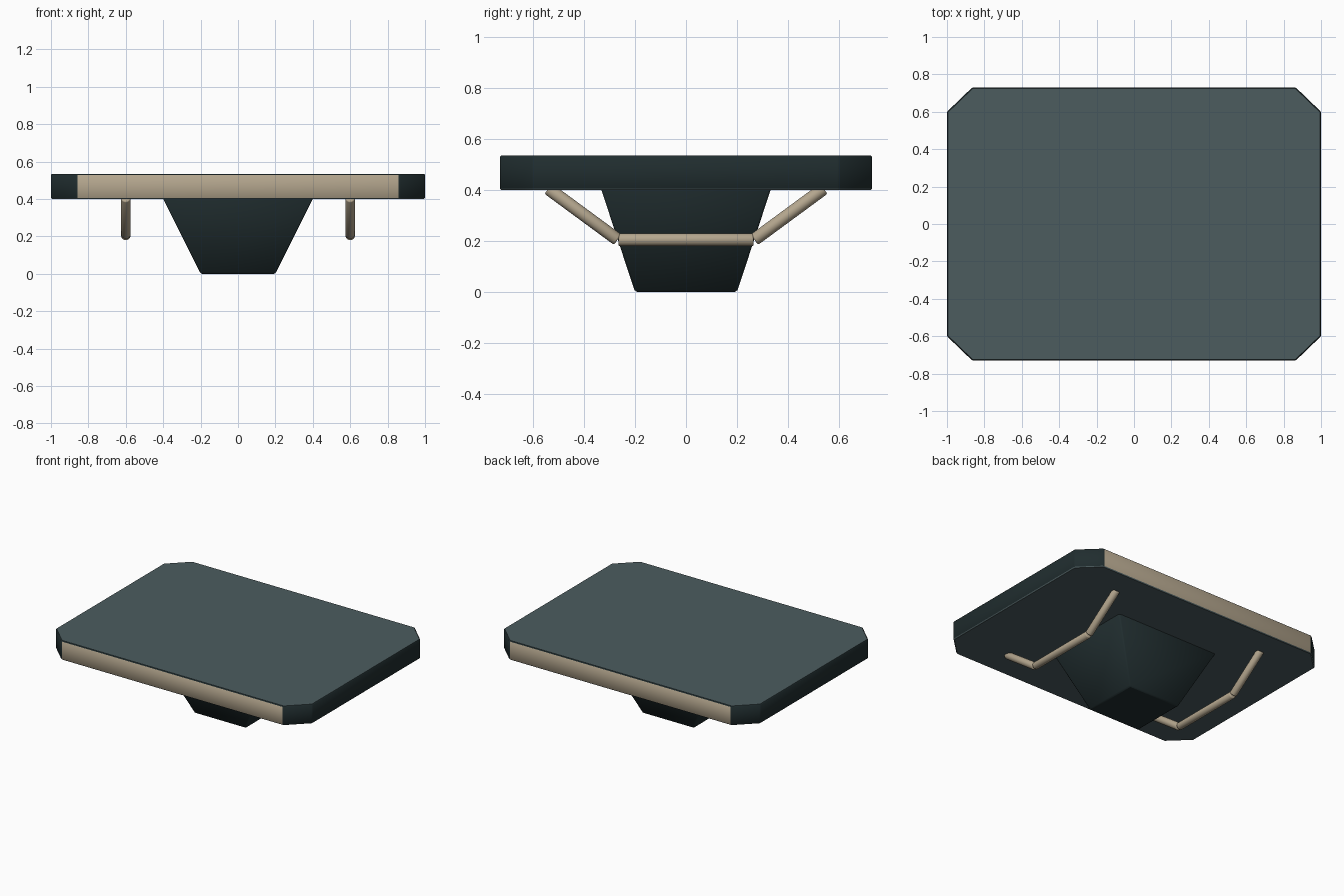
import bpy, bmesh, math
from mathutils import Vector

cube = bpy.data.objects.get("Cube")
if cube:
    bpy.data.objects.remove(cube, do_unlink=True)


def material(name, rgb):
    m = bpy.data.materials.new(name)
    m.use_nodes = True
    m.diffuse_color = (*rgb, 1)
    m.node_tree.nodes["Principled BSDF"].inputs["Base Color"].default_value = (*rgb, 1)
    return m


slate = material("slate", (0.072, 0.107, 0.114))
dark = material("dark teal", (0.0144, 0.026, 0.028))
beige = material("beige", (0.456, 0.381, 0.27))


def loft(name, bottom, top, z0, z1, bevel, mats):
    """Solid between two outlines with the same number of corners."""
    bm = bmesh.new()
    lo = [bm.verts.new((x, y, z0)) for x, y in bottom]
    hi = [bm.verts.new((x, y, z1)) for x, y in top]
    n = len(lo)
    bm.faces.new(lo[::-1])
    bm.faces.new(hi)
    for i in range(n):
        j = (i + 1) % n
        bm.faces.new((lo[i], lo[j], hi[j], hi[i]))
    bmesh.ops.bevel(bm, geom=bm.edges[:], offset=bevel, segments=1, affect='EDGES')
    bmesh.ops.recalc_face_normals(bm, faces=bm.faces[:])
    return finish(name, bm, mats)


def finish(name, bm, mats):
    mesh = bpy.data.meshes.new(name)
    bm.to_mesh(mesh)
    bm.free()
    ob = bpy.data.objects.new(name, mesh)
    bpy.context.collection.objects.link(ob)
    for m in mats:
        mesh.materials.append(m)
    bpy.ops.object.select_all(action='DESELECT')
    ob.select_set(True)
    bpy.context.view_layer.objects.active = ob
    bpy.ops.object.shade_smooth_by_angle(angle=math.radians(60))
    return ob


def rectangle(x, y):
    return [(-x, -y), (x, -y), (x, y), (-x, y)]


# Table top with clipped corners: slate faces, beige front and back edges
X, Y, CX, CY = 1.0, 0.73, 0.865, 0.6
outline = [(-CX, -Y), (CX, -Y), (X, -CY), (X, CY),
           (CX, Y), (-CX, Y), (-X, CY), (-X, -CY)]
slab = loft("table_top", outline, outline, 0.4, 0.535, 0.006, [dark, slate, beige])
for p in slab.data.polygons:
    if abs(p.normal.z) > 0.9:
        p.material_index = 1
        p.use_smooth = False
    elif p.normal.z < -0.3:
        p.material_index = 1
    elif abs(p.normal.y) > 0.95:
        p.material_index = 2

# Tapered pedestal
pedestal = loft("pedestal", rectangle(0.2, 0.2), rectangle(0.405, 0.335),
                0, 0.41, 0.008, [dark])
for p in pedestal.data.polygons:
    if abs(p.normal.z) > 0.9:
        p.use_smooth = False


def rod(name, a, b, radius=0.025):
    a, b = Vector(a), Vector(b)
    d = b - a
    bm = bmesh.new()
    bmesh.ops.create_cone(bm, cap_ends=True, segments=20, radius1=radius,
                          radius2=radius, depth=d.length)
    rims = [e for e in bm.edges if any(len(f.verts) > 4 for f in e.link_faces)]
    bmesh.ops.bevel(bm, geom=rims, offset=0.006, segments=2, profile=0.5, affect='EDGES')
    bmesh.ops.rotate(bm, verts=bm.verts[:],
                     matrix=d.to_track_quat('Z', 'Y').to_matrix())
    bmesh.ops.translate(bm, verts=bm.verts[:], vec=(a + b) / 2)
    return finish(name, bm, [beige])


# Bent side rails under the top
for side, sx in (("left", 1), ("right", -1)):
    x = 0.6 * sx
    rod(side + "_rail_bar", (x, -0.265, 0.205), (x, 0.265, 0.205))
    for end, sy in (("front", -1), ("back", 1)):
        rod(f"{side}_rail_{end}_strut", (x, 0.268 * sy, 0.205), (x, 0.54 * sy, 0.405))
